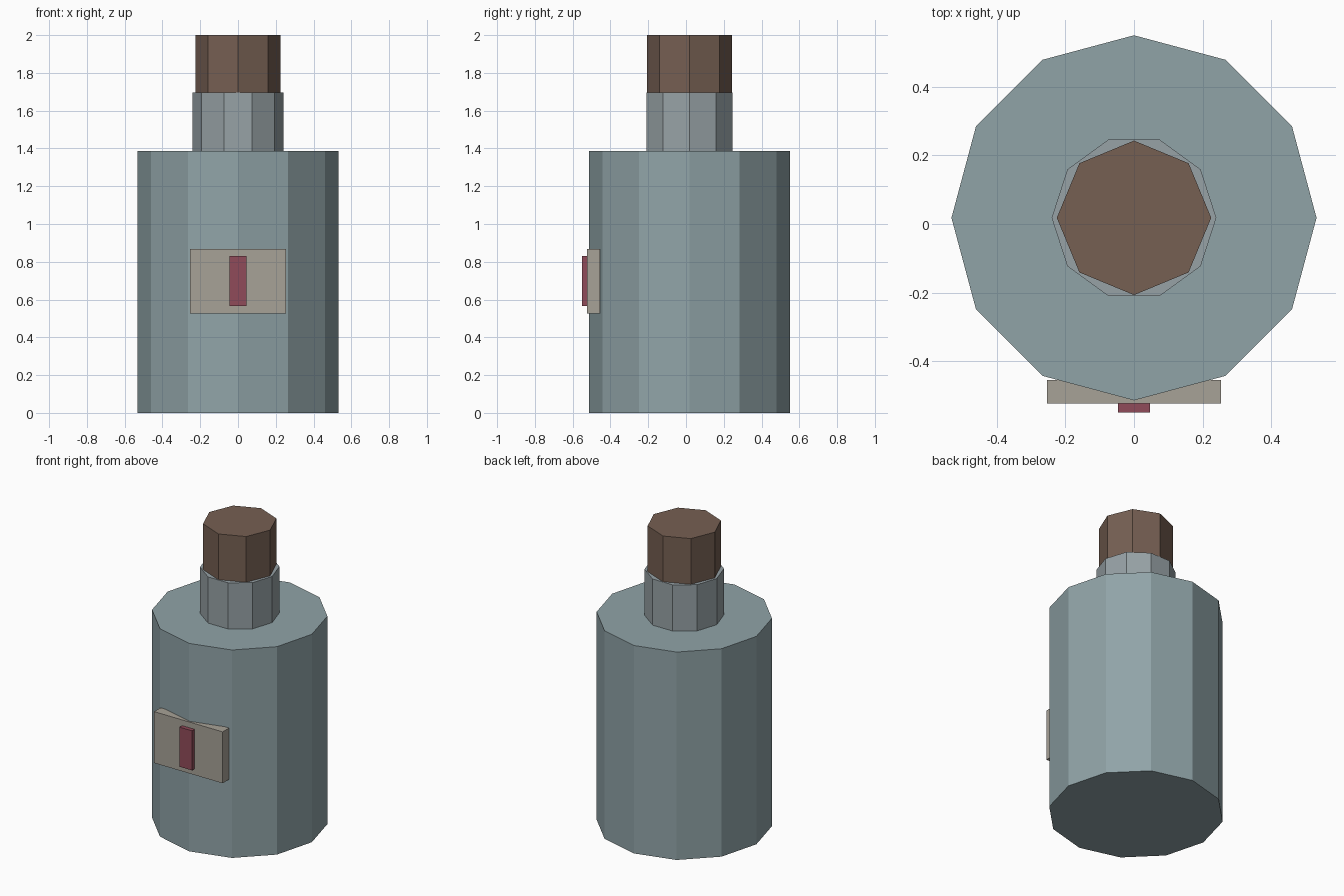
import bpy

if "Cube" in bpy.data.objects:
    bpy.data.objects.remove(bpy.data.objects["Cube"])

CENTRE_Y = 0.018


def paint(obj, name, colour):
    mat = bpy.data.materials.get(name) or bpy.data.materials.new(name)
    mat.diffuse_color = (*colour, 1)
    mat.use_nodes = True
    mat.node_tree.nodes["Principled BSDF"].inputs["Base Color"].default_value = mat.diffuse_color
    obj.data.materials.append(mat)


def prism(name, sides, radius, z0, z1, mat, colour):
    """Upright flat-sided cylinder with a corner on the +x axis."""
    bpy.ops.mesh.primitive_cylinder_add(vertices=sides, radius=radius, depth=z1 - z0,
                                        location=(0, CENTRE_Y, (z0 + z1) / 2))
    obj = bpy.context.object
    obj.name = name
    # Blender starts the ring on +y; turn it so a corner lies on +x
    obj.rotation_euler.z = -1.5707963
    paint(obj, mat, colour)


def block(name, half_width, y0, y1, z0, z1, mat, colour):
    """Box centred on x = 0."""
    bpy.ops.mesh.primitive_cube_add(size=1, location=(0, (y0 + y1) / 2, (z0 + z1) / 2))
    obj = bpy.context.object
    obj.name = name
    obj.scale = (2 * half_width, y1 - y0, z1 - z0)
    paint(obj, mat, colour)


# Bottle: body, neck and stopper
prism("bottle_body", 12, 0.532, 0.0, 1.387, "glass", (0.28, 0.37, 0.39))
prism("bottle_neck", 10, 0.24, 1.387, 1.695, "neck_glass", (0.31, 0.36, 0.38))
prism("stopper", 8, 0.225, 1.695, 2.0, "cork", (0.18, 0.115, 0.085))

# Label plate with a raised mark on the front
block("label", 0.253, -0.523, -0.455, 0.525, 0.868, "paper", (0.39, 0.36, 0.31))
block("label_mark", 0.046, -0.55, -0.52, 0.566, 0.83, "red_mark", (0.28, 0.07, 0.10))
